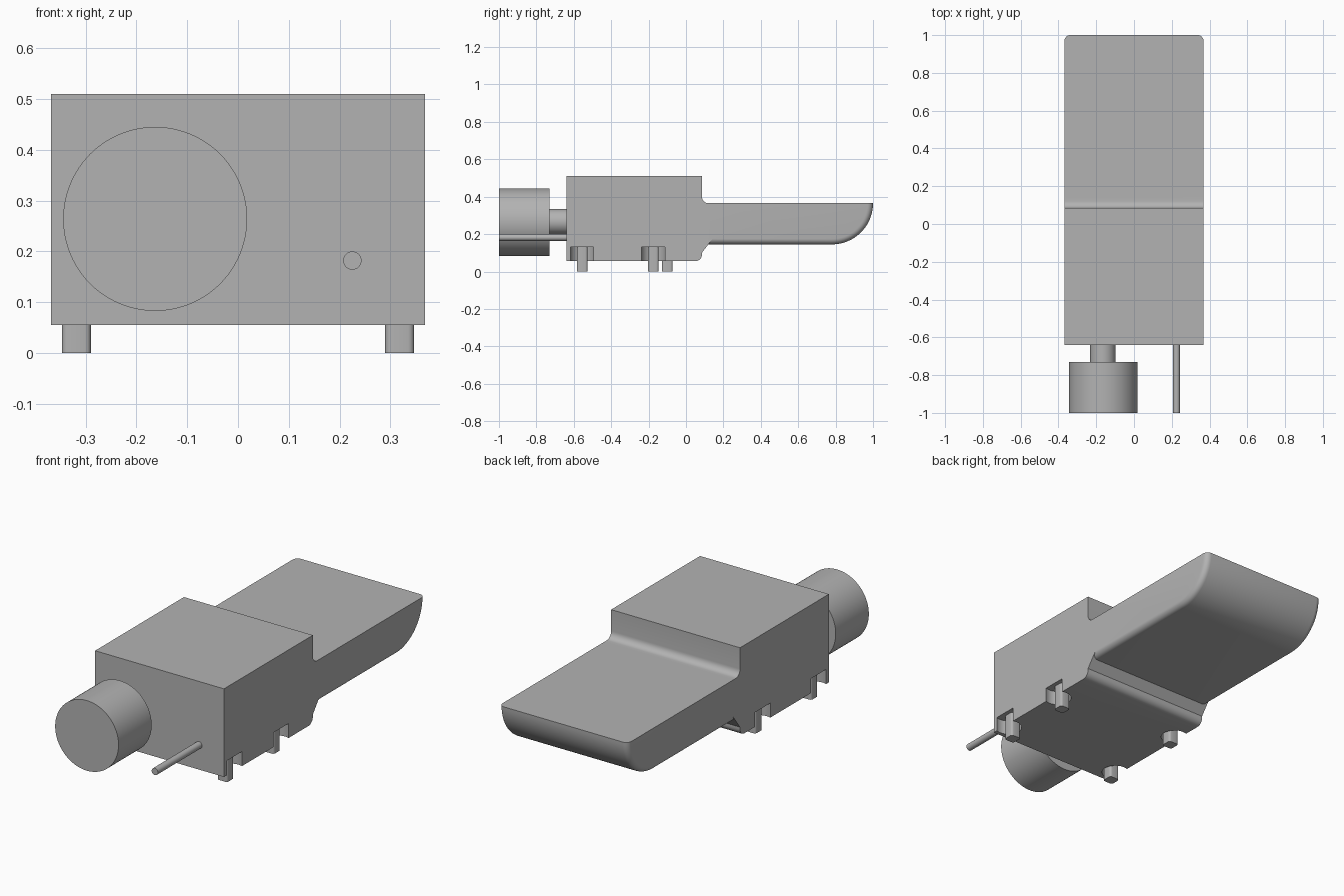
import bpy, bmesh
from math import pi, cos, sin
from mathutils import Matrix

if "Cube" in bpy.data.objects:
    bpy.data.objects.remove(bpy.data.objects["Cube"])

grey = bpy.data.materials.new("plain_grey")
grey.use_nodes = True
grey.diffuse_color = (0.45, 0.45, 0.45, 1)
grey.node_tree.nodes["Principled BSDF"].inputs["Base Color"].default_value = grey.diffuse_color

HALF = 0.368          # half width of the casing


def finish(name, bm):
    bmesh.ops.recalc_face_normals(bm, faces=bm.faces)
    mesh = bpy.data.meshes.new(name)
    bm.to_mesh(mesh)
    bm.free()
    obj = bpy.data.objects.new(name, mesh)
    bpy.context.collection.objects.link(obj)
    mesh.materials.append(grey)
    return obj


def smooth(obj):
    bpy.ops.object.select_all(action='DESELECT')
    obj.select_set(True)
    bpy.context.view_layer.objects.active = obj
    bpy.ops.object.shade_smooth_by_angle(angle=pi / 6)


def arc(cy, cz, r, start, end, steps):
    angles = [start + (end - start) * i / steps for i in range(steps + 1)]
    return [(cy + r * cos(a), cz + r * sin(a)) for a in angles]


def prism(profile):
    """Extrude a (y, z) outline across the full width."""
    bm = bmesh.new()
    face = bm.faces.new([bm.verts.new((-HALF, y, z)) for y, z in profile])
    new = bmesh.ops.extrude_face_region(bm, geom=[face])["geom"]
    bmesh.ops.translate(bm, vec=(2 * HALF, 0, 0),
                        verts=[v for v in new if isinstance(v, bmesh.types.BMVert)])
    return bm


def cylinder(name, centre, radius, length, along_y=False, sides=64):
    bm = bmesh.new()
    spin = Matrix.Rotation(pi / 2, 4, 'X') if along_y else Matrix()
    bmesh.ops.create_cone(bm, cap_ends=True, segments=sides, radius1=radius,
                          radius2=radius, depth=length,
                          matrix=Matrix.Translation(centre) @ spin)
    return finish(name, bm)


def combine(obj, other, operation):
    """Apply a boolean and drop the helper object."""
    mod = obj.modifiers.new("combine", 'BOOLEAN')
    mod.operation, mod.object, mod.solver = operation, other, 'EXACT'
    bpy.ops.object.select_all(action='DESELECT')
    bpy.context.view_layer.objects.active = obj
    obj.select_set(True)
    bpy.ops.object.modifier_apply(modifier=mod.name)
    bpy.data.objects.remove(other)


# Boxy casing with a filleted shoulder and a sloping rear underside
casing_outline = [(-0.64, 0.51), (-0.64, 0.055)]
casing_outline += arc(0.05, 0.09, 0.035, -pi / 2, 0, 6)
casing_outline += [(0.085, 0.1), (0.14, 0.172), (0.14, 0.365)]
casing_outline += arc(0.12, 0.4, 0.035, -pi / 2, -pi, 6)
casing_outline += [(0.085, 0.51)]
casing = finish("casing", prism(casing_outline))

# Tail with a curved tip and rounded lower side edges
TOP, START = 0.365, 0.03
tail_outline = [(START, TOP), (START, 0.145)]
tail_outline += arc(0.78, TOP, 0.22, -pi / 2, 0, 24)
bm = prism(tail_outline)
lower_edges = []
for e in bm.edges:
    a, b = (v.co for v in e.verts)
    on_side = abs(a.x - b.x) < 1e-5
    on_top = min(a.z, b.z) > TOP - 1e-4
    on_start = max(a.y, b.y) < START + 1e-4
    if on_side and not on_top and not on_start:
        lower_edges.append(e)
bmesh.ops.bevel(bm, geom=lower_edges, offset=0.03, segments=6, profile=0.5,
                affect='EDGES', clamp_overlap=True)
combine(casing, finish("tail", bm), 'UNION')

# Recessed pegs along the underside: (side, y)
for i, (side, y) in enumerate([(1, -0.555), (1, -0.175), (-1, -0.555), (-1, -0.1)]):
    recess = cylinder("recess", (side * 0.345, y, 0.08), 0.066, 0.1, sides=32)
    combine(casing, recess, 'DIFFERENCE')
    bm = bmesh.new()
    bmesh.ops.create_cube(bm, size=1, matrix=Matrix.Translation((side * 0.318, y, 0.067))
                          @ Matrix.Diagonal((0.057, 0.057, 0.134, 1)))
    uprights = [e for e in bm.edges if abs(e.verts[0].co.z - e.verts[1].co.z) > 0.1]
    bmesh.ops.bevel(bm, geom=uprights, offset=0.012, segments=4, profile=0.5, affect='EDGES')
    smooth(finish(f"peg_{i + 1}", bm))
smooth(casing)

# Knob, its shaft and the thin rod at the front
smooth(cylinder("knob", (-0.163, -0.865, 0.264), 0.181, 0.27, True, 96))
smooth(cylinder("knob_shaft", (-0.165, -0.68, 0.266), 0.068, 0.12, True))
smooth(cylinder("rod", (0.225, -0.81, 0.182), 0.018, 0.38, True, 32))
